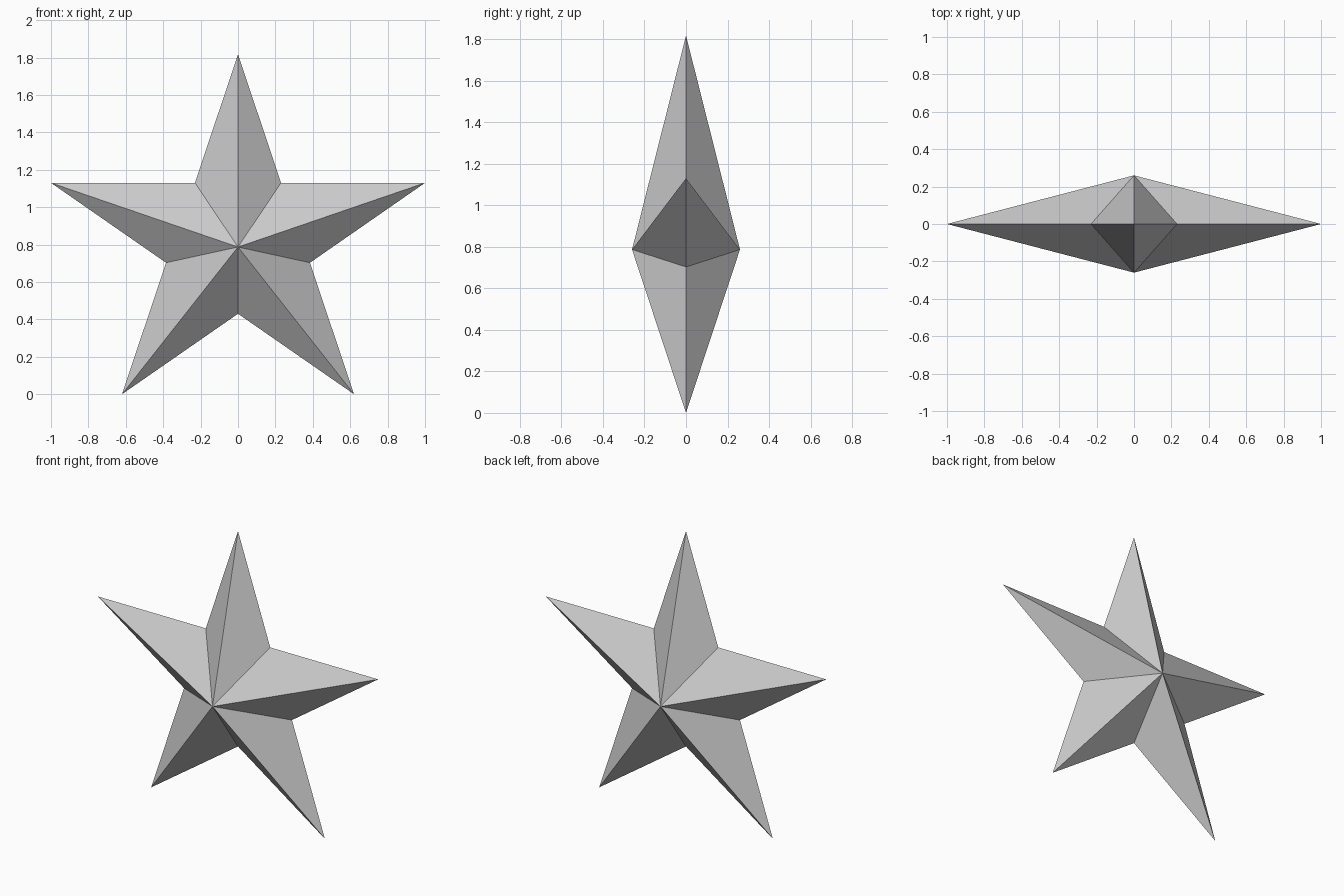
import bpy, bmesh

if "Cube" in bpy.data.objects:
    bpy.data.objects.remove(bpy.data.objects["Cube"])

# right half of the star outline (x, z), from top tip to bottom notch
half = [(0, 1.818), (0.23, 1.13), (1.0, 1.13), (0.385, 0.703), (0.62, 0), (0, 0.43)]
outline = half + [(-x, z) for x, z in reversed(half[1:-1])]
CENTRE_Z, DEPTH = 0.787, 0.26

# faceted star: outline rim joined to a front and a back peak
bm = bmesh.new()
rim = [bm.verts.new((x, 0, z)) for x, z in outline]
for y in (-DEPTH, DEPTH):
    peak = bm.verts.new((0, y, CENTRE_Z))
    for a, b in zip(rim, rim[1:] + rim[:1]):
        bm.faces.new((a, b, peak))
bmesh.ops.recalc_face_normals(bm, faces=bm.faces)

mesh = bpy.data.meshes.new("star")
bm.to_mesh(mesh)
bm.free()
bpy.context.collection.objects.link(bpy.data.objects.new("star", mesh))
